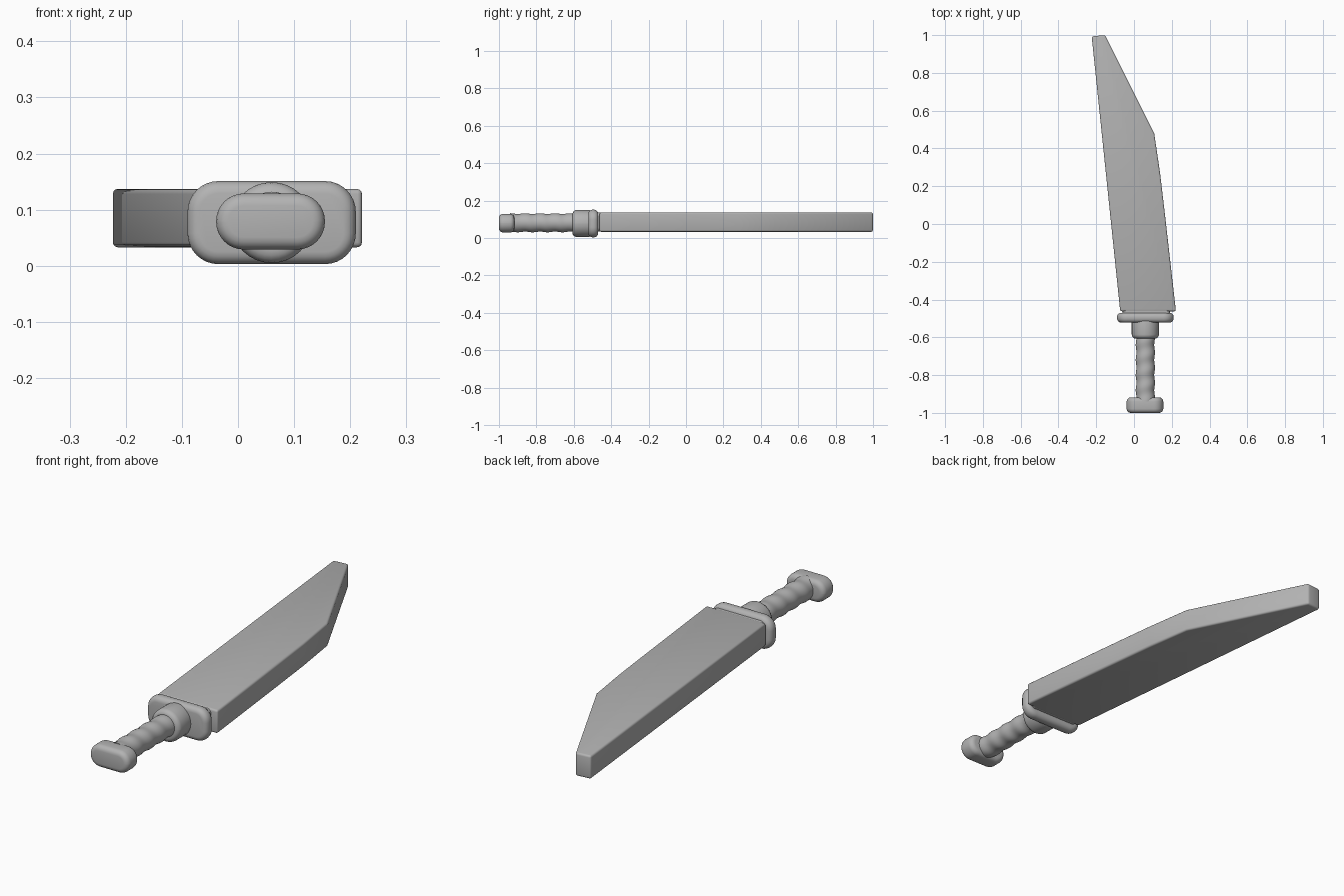
import bpy, bmesh, math

if "Cube" in bpy.data.objects:
    bpy.data.objects.remove(bpy.data.objects["Cube"])

steel = bpy.data.materials.new("plain grey")
steel.diffuse_color = (0.45, 0.45, 0.45, 1)
steel.use_nodes = True
steel.node_tree.nodes["Principled BSDF"].inputs["Base Color"].default_value = steel.diffuse_color
CX, CZ = 0.06, 0.079  # handle axis


def finish(name, bm, bevel=0.0, segments=3):
    bmesh.ops.recalc_face_normals(bm, faces=bm.faces)
    mesh = bpy.data.meshes.new(name)
    bm.to_mesh(mesh)
    bm.free()
    mesh.materials.append(steel)
    obj = bpy.data.objects.new(name, mesh)
    bpy.context.collection.objects.link(obj)
    bpy.ops.object.select_all(action='DESELECT')
    obj.select_set(True)
    bpy.context.view_layer.objects.active = obj
    if bevel:
        mod = obj.modifiers.new("soft edges", 'BEVEL')
        mod.width, mod.segments = bevel, segments
        mod.limit_method, mod.angle_limit = 'ANGLE', math.radians(35)
        bpy.ops.object.modifier_apply(modifier=mod.name)
    bpy.ops.object.shade_smooth_by_angle(angle=math.radians(35))
    return obj


def loft(name, rings, bevel=0.0):
    """Skin a list of equal-length point rings and cap both ends."""
    bm = bmesh.new()
    loops = [[bm.verts.new(p) for p in ring] for ring in rings]
    n = len(loops[0])
    for a, b in zip(loops, loops[1:]):
        for i in range(n):
            j = (i + 1) % n
            bm.faces.new((a[i], a[j], b[j], b[i]))
    bm.faces.new(loops[0])
    bm.faces.new(loops[-1])
    return finish(name, bm, bevel)


def rounded_ring(y, hx, hz, r, cx=CX, cz=CZ, steps=8):
    """Rounded rectangle across the handle axis."""
    ring = []
    for q, (sx, sz) in enumerate([(1, 1), (-1, 1), (-1, -1), (1, -1)]):
        for k in range(steps + 1):
            a = (q + k / steps) * math.pi / 2
            ring.append((cx + sx * (hx - r) + r * math.cos(a), y,
                         cz + sz * (hz - r) + r * math.sin(a)))
    return ring


def rounded_block(name, y0, y1, hx, hz, r, soft, cx=CX, cz=CZ):
    """Rounded rectangle block with quarter-round front and back rims."""
    rings = []
    for k in range(5):
        a = k / 4 * math.pi / 2
        d = soft * (1 - math.sin(a))
        rings.append((y0 + soft * (1 - math.cos(a)), d))
    rings += [(y0 + y1 - y, d) for y, d in reversed(rings)]
    return loft(name, [rounded_ring(y, hx - d, hz - d, r - d, cx, cz) for y, d in rings])


# Blade: slanted outline with a clipped point
outline = [(-0.073, -0.462), (0.222, -0.462), (0.165, 0.04), (0.138, 0.27),
           (0.107, 0.48), (-0.153, 1.0), (-0.224, 0.993)]
loft("blade", [[(x, y, z) for x, y in outline] for z in (0.033, 0.137)], bevel=0.009)

# Guard plate and the collar in front of it
rounded_block("guard", -0.522, -0.470, 0.150, 0.074, 0.055, 0.022, CX, 0.077)
rounded_block("collar", -0.607, -0.500, 0.072, 0.072, 0.0715, 0.022, CX, 0.077)
rounded_block("blade_socket", -0.49, -0.45, 0.125, 0.050, 0.02, 0.004, 0.065, 0.085)

# Grip: round bar with a faint twisted wrap
rings = []
for i in range(49):
    y = -0.94 + i * 0.36 / 48
    ring = []
    for k in range(32):
        a = k * math.tau / 32
        r = 0.049 + 0.002 * math.sin(a + (y + 0.94) * math.tau / 0.08)
        ring.append((CX + r * math.cos(a), y, 0.081 + r * math.sin(a)))
    rings.append(ring)
loft("grip", rings)

# Pommel: wide rounded end cap
rounded_block("pommel", -1.0, -0.918, 0.097, 0.050, 0.0495, 0.022, 0.058, 0.079)
